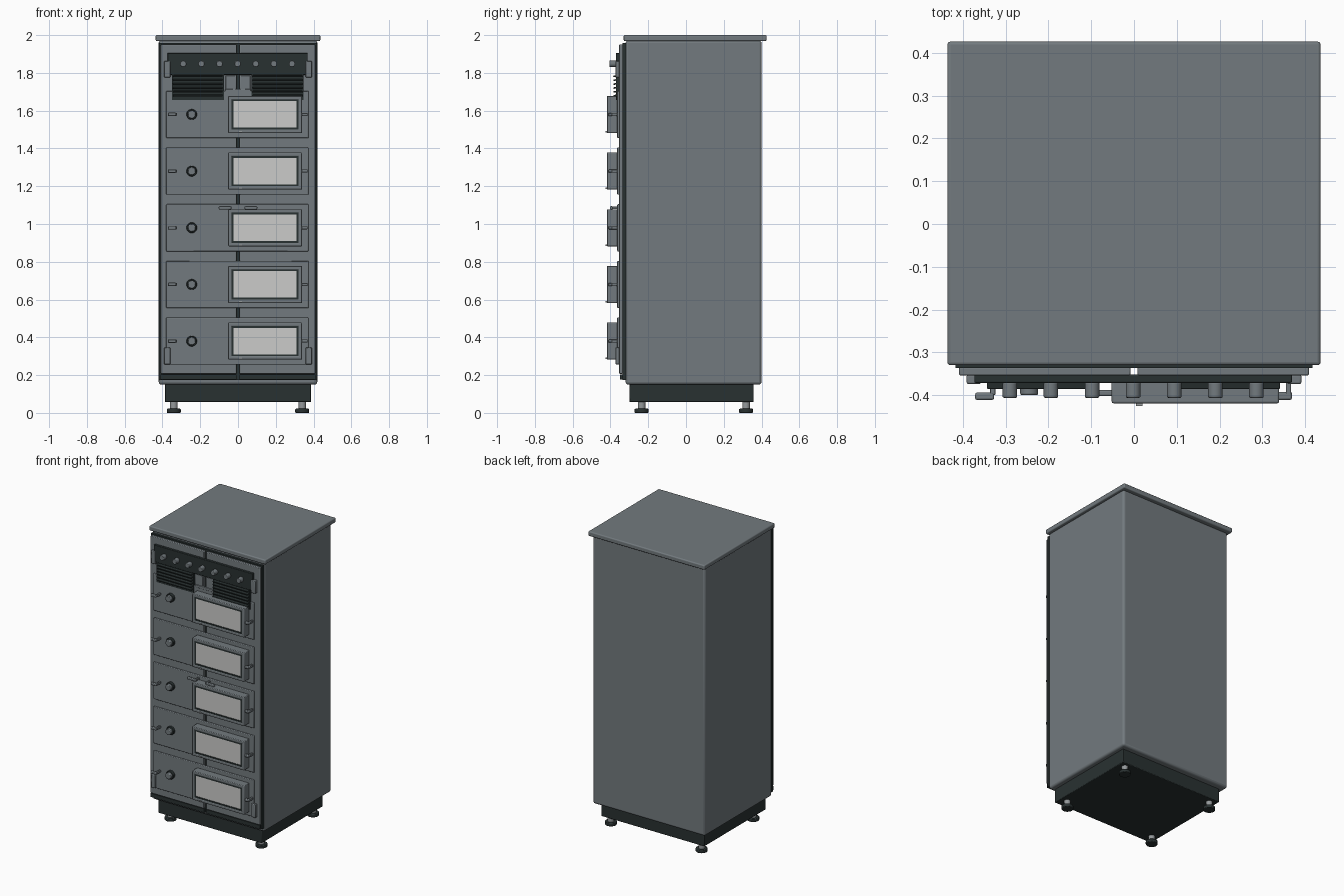
import bpy, math

if "Cube" in bpy.data.objects:
    bpy.data.objects.remove(bpy.data.objects["Cube"])


def material(name, rgb):
    m = bpy.data.materials.new(name)
    m.diffuse_color = (*rgb, 1)
    m.use_nodes = True
    m.node_tree.nodes["Principled BSDF"].inputs["Base Color"].default_value = m.diffuse_color
    return m


GREY = material("steel grey", (0.17, 0.195, 0.21))
DARK = material("dark rubber", (0.022, 0.031, 0.031))
GLASS = material("pale glass", (0.60, 0.60, 0.59))
METAL = material("light metal", (0.30, 0.32, 0.33))


def finish(o, name, mat, bevel=0, segments=2):
    o.name = name
    o.data.materials.append(mat)
    if bevel:
        b = o.modifiers.new("Bevel", "BEVEL")
        b.width, b.segments = bevel, segments
    bpy.ops.object.shade_smooth_by_angle(angle=math.radians(35))
    return o


def box(name, x, y, z, mat=GREY, bevel=0, segments=2):
    """Box given by its (low, high) range on each axis."""
    r = (x, y, z)
    bpy.ops.mesh.primitive_cube_add(size=1, location=[(a + b) / 2 for a, b in r])
    o = bpy.context.object
    o.scale = [b - a for a, b in r]
    bpy.ops.object.transform_apply(location=False, rotation=False, scale=True)
    return finish(o, name, mat, bevel, segments)


def cyl(name, loc, radius, depth, mat=GREY, axis="Z", bevel=0, n=24):
    rot = {"Z": (0, 0, 0), "Y": (math.pi / 2, 0, 0), "X": (0, math.pi / 2, 0)}[axis]
    bpy.ops.mesh.primitive_cylinder_add(vertices=n, radius=radius, depth=depth,
                                        location=loc, rotation=rot)
    return finish(bpy.context.object, name, mat, bevel)


def frame(name, x, z, y, border, mat, bevel=0):
    """Rectangular frame with a real opening, extruded along y."""
    outer = [(x[0], z[0]), (x[1], z[0]), (x[1], z[1]), (x[0], z[1])]
    inner = [(x[0] + border, z[0] + border), (x[1] - border, z[0] + border),
             (x[1] - border, z[1] - border), (x[0] + border, z[1] - border)]
    verts = [(px, py, pz) for py in y for ring in (outer, inner) for px, pz in ring]
    faces = []
    for i in range(4):
        j = (i + 1) % 4
        faces += [(i, j, j + 4, i + 4), (i + 8, i + 12, j + 12, j + 8),
                  (i, i + 8, j + 8, j), (i + 4, j + 4, j + 12, i + 12)]
    me = bpy.data.meshes.new(name)
    me.from_pydata(verts, [], faces)
    o = bpy.data.objects.new(name, me)
    bpy.context.collection.objects.link(o)
    bpy.ops.object.select_all(action="DESELECT")
    o.select_set(True)
    bpy.context.view_layer.objects.active = o
    return finish(o, name, mat, bevel)


# Cabinet shell, lid and plinth
box("cabinet_body", (-0.42, 0.42), (-0.32, 0.40), (0.15, 1.972), GREY, 0.014, 3)
box("top_slab", (-0.436, 0.436), (-0.33, 0.426), (1.968, 2.0), GREY, 0.007, 3)
box("plinth", (-0.387, 0.387), (-0.30, 0.357), (0.057, 0.155), DARK, 0.004)

# Levelling feet
for fx in (-0.34, 0.34):
    for fy in (-0.235, 0.318):
        cyl("foot_pad", (fx, fy, 0.011), 0.037, 0.022, DARK, bevel=0.004)
        cyl("foot_stem", (fx, fy, 0.038), 0.02, 0.042, METAL)

# Door gasket and the two door leaves
box("door_gasket", (-0.417, 0.417), (-0.336, -0.318), (0.175, 1.958), DARK)
for s in (-1, 1):
    leaf_x = sorted((s * 0.008, s * 0.409))
    box("door_leaf", leaf_x, (-0.354, -0.334), (0.207, 1.95), GREY, 0.004)
    box("door_bottom_strip", leaf_x, (-0.35, -0.334), (0.178, 0.204), DARK)

# Five oven compartments
for k in range(5):
    z = 0.38 + 0.3 * k
    box("compartment_panel", (-0.38, 0.373), (-0.364, -0.352), (z - 0.125, z + 0.125),
        GREY, 0.004)
    # Window with frame, seal and glass
    frame("window_frame", (-0.052, 0.339), (z - 0.098, z + 0.098), (-0.419, -0.362),
          0.019, GREY, 0.004)
    frame("window_seal", (-0.034, 0.321), (z - 0.08, z + 0.08), (-0.417, -0.364),
          0.010, DARK)
    box("window_glass", (-0.026, 0.313), (-0.413, -0.366), (z - 0.072, z + 0.072), GLASS)
    box("window_latch_pin", (0.005, 0.02), (-0.425, -0.415), (z + 0.1 - 0.196, z - 0.088),
        METAL)
    # Round knob
    cyl("knob_collar", (-0.245, -0.372, z), 0.028, 0.02, DARK, "Y", 0.003)
    cyl("compartment_knob", (-0.245, -0.386, z), 0.021, 0.028, GREY, "Y", 0.004)
    # Side handles
    box("left_handle_post", (-0.336, -0.324), (-0.40, -0.36), (z - 0.008, z + 0.008),
        GREY, 0.002)
    box("left_handle_grip", (-0.371, -0.327), (-0.411, -0.394), (z - 0.009, z + 0.009),
        GREY, 0.004)
    box("right_handle_post", (0.355, 0.367), (-0.40, -0.36), (z - 0.008, z + 0.008),
        GREY, 0.002)
    box("right_handle_grip", (0.336, 0.369), (-0.411, -0.392), (z - 0.008, z + 0.008),
        GREY, 0.004)

# Control panel with seven dials
box("control_panel", (-0.373, 0.369), (-0.371, -0.352), (1.79, 1.905), DARK, 0.003)
for i in range(7):
    x = -0.29 + 0.096 * i
    cyl("control_dial", (x, -0.388, 1.848), 0.017, 0.036, GREY, "Y", 0.003, 20)

# Louvred vents under the control panel
for x0 in (-0.35, 0.072):
    box("vent_back", (x0, x0 + 0.275), (-0.37, -0.352), (1.657, 1.792), DARK)
    for i in range(6):
        z = 1.68 + 0.0205 * i
        slat = box("vent_slat", (x0 + 0.006, x0 + 0.269), (-0.385, -0.366),
                   (z - 0.004, z + 0.004), DARK, 0.002)
        slat.rotation_euler.x = math.radians(12)

# Centre catch between the vents and pull handles on the middle seam
box("centre_catch", (-0.068, 0.068), (-0.365, -0.352), (1.697, 1.715), GREY, 0.003)
for s in (-1, 1):
    box("catch_arm", sorted((s * 0.012, s * 0.066)), (-0.361, -0.352), (1.71, 1.785),
        GREY, 0.003)
    box("seam_pull", sorted((s * 0.035, s * 0.102)), (-0.402, -0.388), (1.077, 1.094),
        GREY, 0.004)
    box("seam_pull_post", sorted((s * 0.035, s * 0.047)), (-0.392, -0.35), (1.079, 1.092),
        GREY, 0.002)
    # Hinges at the door corners
    hinge_x = sorted((s * 0.358, s * 0.391))
    box("upper_hinge", hinge_x, (-0.374, -0.352), (1.775, 1.862), GREY, 0.004)
    box("lower_hinge", hinge_x, (-0.374, -0.352), (0.257, 0.347), GREY, 0.004)
